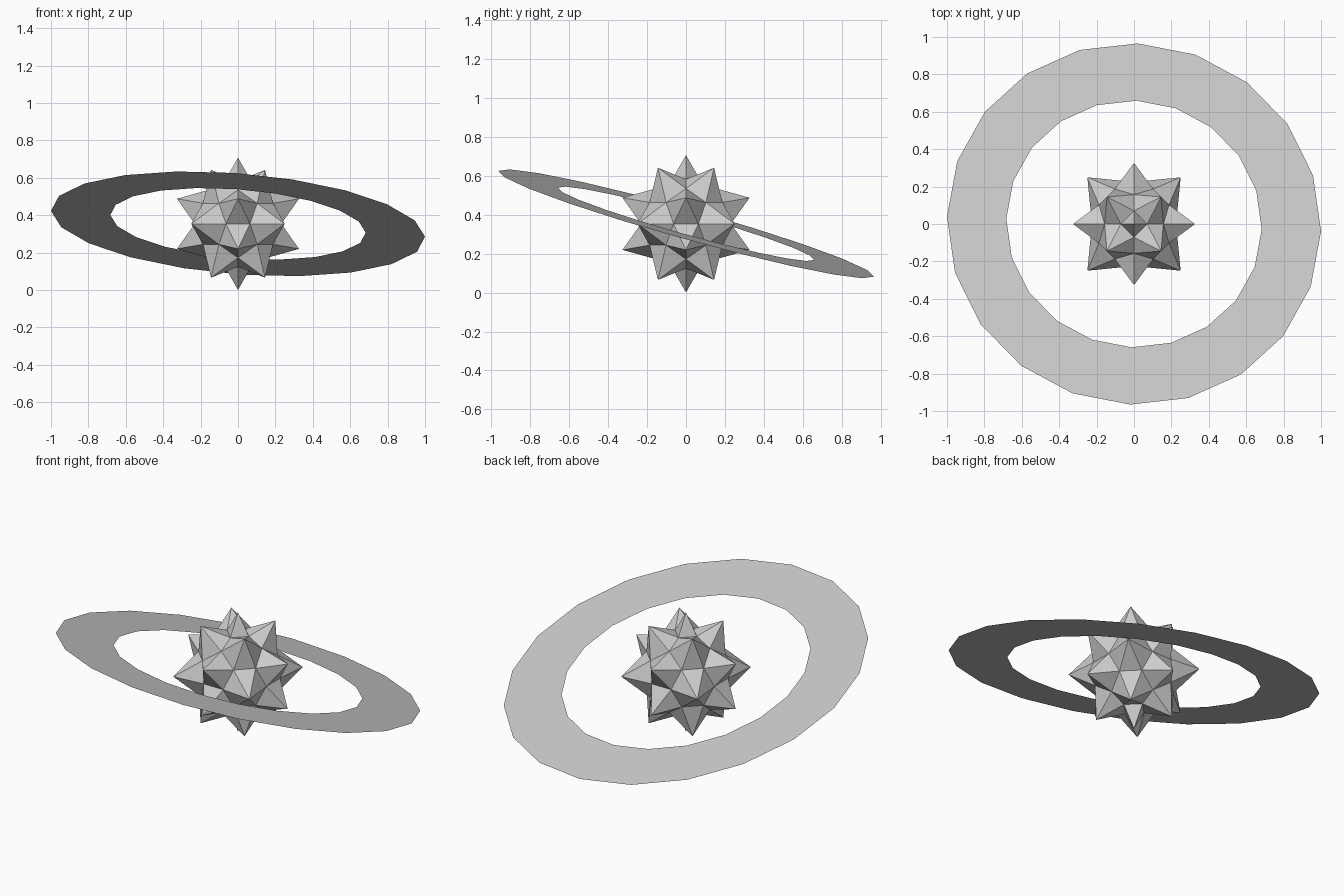
import bpy, bmesh, math
from mathutils import Vector

if "Cube" in bpy.data.objects:
    bpy.data.objects.remove(bpy.data.objects["Cube"])

R, VALLEY, CZ = 0.353, 0.24, 0.354


def make_object(name, bm):
    bmesh.ops.recalc_face_normals(bm, faces=bm.faces)
    mesh = bpy.data.meshes.new(name)
    bm.to_mesh(mesh)
    bm.free()
    ob = bpy.data.objects.new(name, mesh)
    bpy.context.collection.objects.link(ob)
    ob.location.z = CZ
    return ob


# Spike directions: poles, diagonal upper/lower rings, axis rings, diagonal equator
tips = []
for s in (1, -1):
    tips.append(Vector((0, 0, s)))
    for k in range(4):
        a, d = k * math.pi / 2, (k + 0.5) * math.pi / 2
        for ang, elev in ((d, 54.7), (a, 22.3)):
            e = math.radians(elev)
            tips.append(Vector((math.cos(ang) * math.cos(e), math.sin(ang) * math.cos(e), s * math.sin(e))))
for k in range(4):
    d = (k + 0.5) * math.pi / 2
    tips.append(Vector((math.cos(d), math.sin(d), 0)))

# Hull of the tips tells which spikes are neighbours; each hull face gives a valley point
hull = bmesh.new()
for t in tips:
    hull.verts.new(t * R)
bmesh.ops.convex_hull(hull, input=hull.verts[:])
star = bmesh.new()
tip = {v: star.verts.new(v.co) for v in hull.verts}
valley = {f: star.verts.new(f.calc_center_median().normalized() * VALLEY) for f in hull.faces}
for e in hull.edges:
    f, g = e.link_faces
    for v in e.verts:
        star.faces.new((tip[v], valley[f], valley[g]))
hull.free()
make_object("spiky_ball", star)

# Flat tilted ring around the ball
ring = bmesh.new()
N = 20
tilt = Vector((0, 0, 1)).rotation_difference(Vector((0.08, 0.28, 1)).normalized())
loops = []
for r in (0.685, 1.003):
    loops.append([])
    for i in range(N):
        a = math.radians(-1.75) + i * math.tau / N
        loops[-1].append(ring.verts.new(tilt @ Vector((r * math.cos(a), r * math.sin(a), 0))))
inner, outer = loops
for i in range(N):
    j = (i + 1) % N
    ring.faces.new((inner[i], outer[i], outer[j], inner[j]))
for f in ring.faces:
    f.normal_update()
make_object("tilted_ring", ring)
